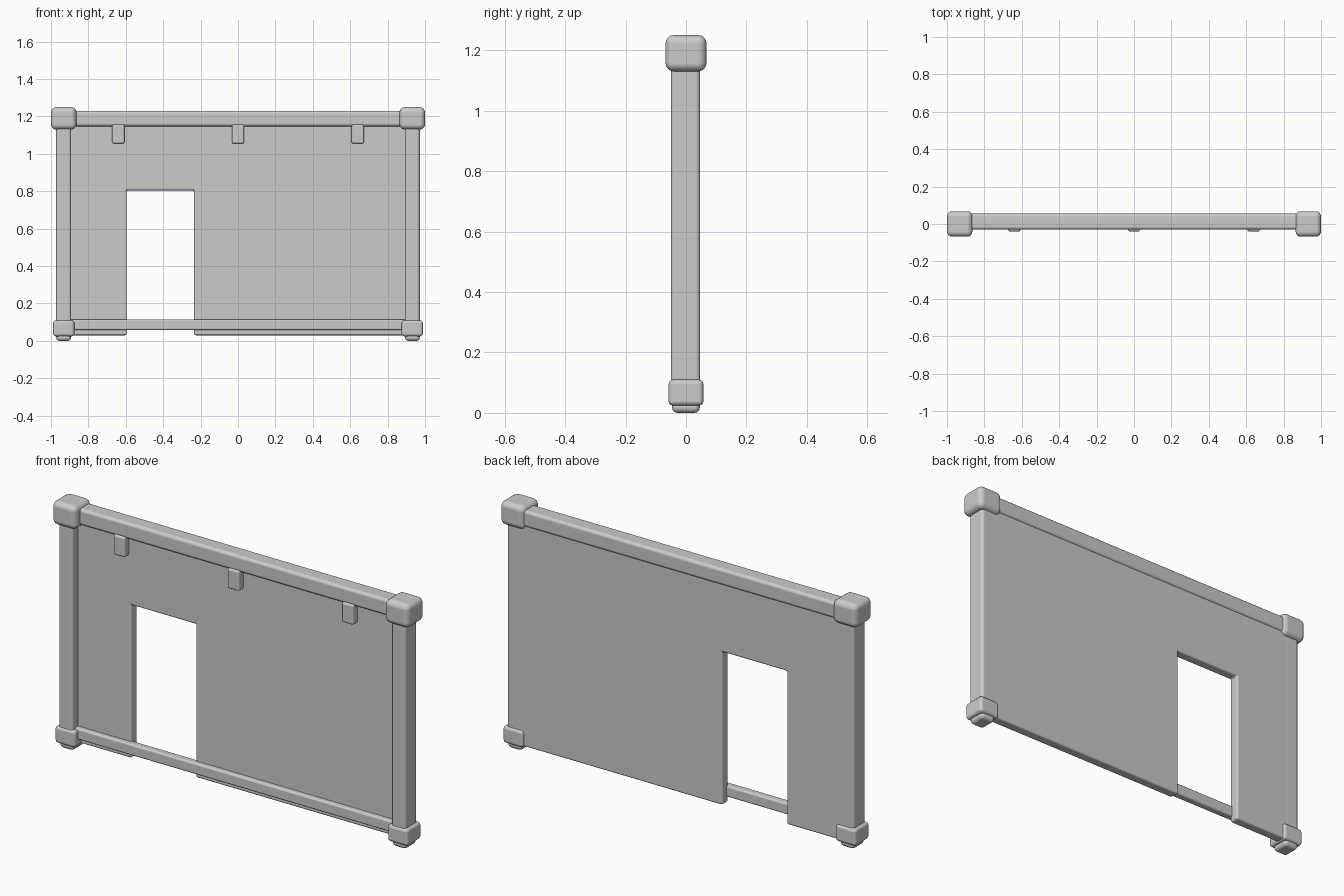
import bpy
import bmesh

cube = bpy.data.objects.get("Cube")
if cube:
    bpy.data.objects.remove(cube, do_unlink=True)

# Single light grey material
GREY = (0.6, 0.6, 0.6, 1.0)
grey = bpy.data.materials.new("light grey")
grey.use_nodes = True
grey.diffuse_color = GREY
for node in grey.node_tree.nodes:
    if node.type == 'BSDF_PRINCIPLED':
        node.inputs["Base Color"].default_value = GREY


def prism(name, outline, front, back, bevel, segments=3):
    """Extrude an x-z outline from front to back and round its edges."""
    bm = bmesh.new()
    face = bm.faces.new([bm.verts.new((x, front, z)) for x, z in outline])
    out = bmesh.ops.extrude_face_region(bm, geom=[face])
    for v in out["geom"]:
        if isinstance(v, bmesh.types.BMVert):
            v.co.y = back
    bmesh.ops.recalc_face_normals(bm, faces=bm.faces)
    mesh = bpy.data.meshes.new(name)
    bm.to_mesh(mesh)
    bm.free()
    mesh.materials.append(grey)
    mesh.shade_smooth()
    obj = bpy.data.objects.new(name, mesh)
    bpy.context.collection.objects.link(obj)
    mod = obj.modifiers.new("rounded edges", 'BEVEL')
    mod.width = bevel
    mod.segments = segments
    mod.limit_method = 'ANGLE'
    mod.harden_normals = True
    return obj


def box(name, x, y, z, bevel, segments=3):
    """Rounded box from (low, high) ranges."""
    outline = [(x[0], z[0]), (x[1], z[0]), (x[1], z[1]), (x[0], z[1])]
    return prism(name, outline, y[0], y[1], bevel, segments)


def around(centre, half):
    return (centre - half, centre + half)


# Wall panel with a doorway open at the bottom
side, low, high = 0.925, 0.03, 1.18
door_left, door_right, door_top = -0.595, -0.235, 0.805
prism("wall_panel", [
    (-side, low), (door_left, low), (door_left, door_top),
    (door_right, door_top), (door_right, low), (side, low),
    (side, high), (-side, high)], -0.005, 0.046, 0.01)

# Horizontal rails
box("top_beam", (-0.93, 0.93), (-0.03, 0.055), (1.147, 1.23), 0.016)
box("bottom_rail", (-0.93, 0.93), (-0.03, 0.01), (0.058, 0.115), 0.01)

# Corner posts with their caps and feet
for label, s in (("right", -1), ("left", 1)):
    x = s * 0.932
    box(label + "_post", around(x, 0.04), (-0.05, 0.047), (0.06, 1.17), 0.015)
    box(label + "_top_cap", around(x, 0.068), around(0, 0.068),
        (1.13, 1.25), 0.028, 4)
    box(label + "_bottom_cap", around(x, 0.057), around(0, 0.058),
        (0.024, 0.11), 0.016)
    box(label + "_foot", around(x, 0.04), around(0, 0.046), (0, 0.05), 0.018)

# Hanging tabs under the top beam
for label, x in (("right", -0.64), ("middle", 0), ("left", 0.64)):
    box(label + "_tab", around(x, 0.033), (-0.04, 0.01), (1.055, 1.157), 0.01)
